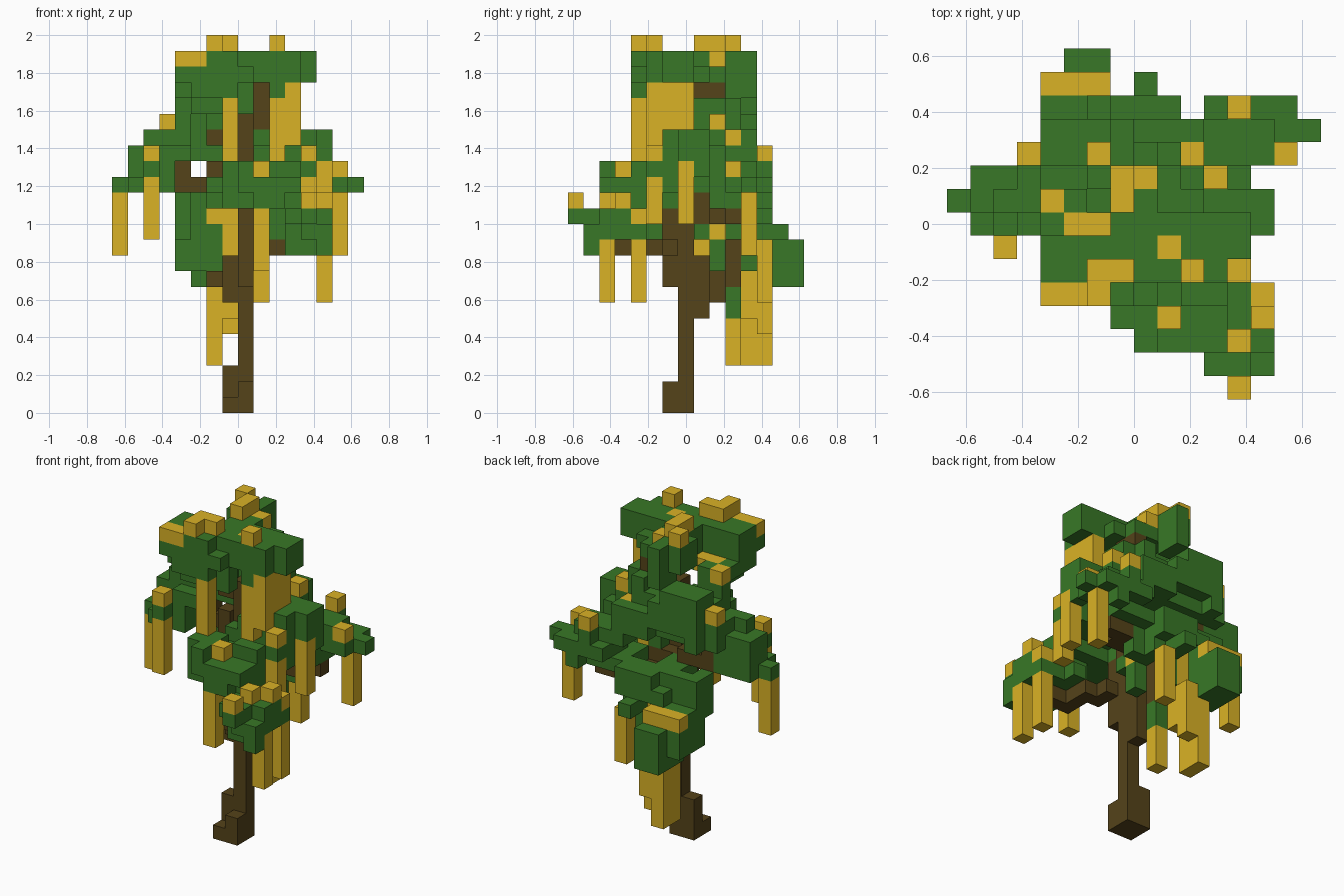
import bpy
from itertools import product
from mathutils import Vector

if "Cube" in bpy.data.objects:
    bpy.data.objects.remove(bpy.data.objects["Cube"], do_unlink=True)

CELL = 2 / 24
ORIGIN = Vector((-8, -7.5, 0))


def make_material(name, colour):
    material = bpy.data.materials.new(name)
    material.use_nodes = True
    material.diffuse_color = (*colour, 1)
    shader = material.node_tree.nodes["Principled BSDF"]
    shader.inputs["Base Color"].default_value = (*colour, 1)
    shader.inputs["Roughness"].default_value = 0.9
    return material


bark = make_material("bark brown", (0.09, 0.056, 0.01))
gold = make_material("blossom gold", (0.7, 0.447, 0.019))
leaf = make_material("leaf green", (0.04, 0.187, 0.02))

occupied = set()
parts = []


def box(x, y, z):
    """Cells of a block; each axis is one index or an inclusive pair."""
    spans = [(a, a) if isinstance(a, int) else a for a in (x, y, z)]
    return set(product(*(range(low, high + 1) for low, high in spans)))


def part(name, material, *blocks):
    """Claim the free cells of some blocks for one named part."""
    cells = set().union(*(box(*block) for block in blocks)) - occupied
    occupied.update(cells)
    parts.append((name, material, cells))


def build(name, material, cells):
    """Make a mesh from the exposed sides of the cells."""
    points, faces = {}, []
    for cell in cells:
        for axis, side in product(range(3), (0, 1)):
            neighbour = list(cell)
            neighbour[axis] += 2 * side - 1
            if tuple(neighbour) in occupied:
                continue
            ring = []
            for u, v in ((0, 0), (1, 0), (1, 1), (0, 1)):
                corner = list(cell)
                corner[axis] += side
                corner[(axis + 1) % 3] += u
                corner[(axis + 2) % 3] += v
                ring.append(points.setdefault(tuple(corner), len(points)))
            faces.append(ring if side else ring[::-1])
    mesh = bpy.data.meshes.new(name)
    mesh.from_pydata([(Vector(p) + ORIGIN) * CELL for p in points], [], faces)
    mesh.materials.append(material)
    bpy.context.collection.objects.link(bpy.data.objects.new(name, mesh))


# Trunk with its stepped foot
part("trunk", bark,
     (8, 7, (0, 18)), (7, 7, (0, 2)), (7, 6, 0), (8, 6, (0, 1)),
     (9, 8, (18, 20)), (9, 9, 20), (8, 8, (17, 18)))

# Branches reaching into each clump
part("back_branch", bark,
     (8, 8, (6, 9)), (7, (7, 9), (7, 8)), (7, 7, 9),
     ((6, 8), 10, 8), (8, 10, (9, 10)))
part("front_branch", bark,
     (8, 6, (8, 12)), (9, (5, 6), 10), (10, (3, 5), 10), ((11, 12), 3, 10))
part("right_branch", bark,
     ((8, 9), 8, (12, 13)), ((9, 11), 9, 12), ((11, 12), 10, 12))
part("left_branch", bark,
     (7, 8, 13), (6, 8, (14, 15)), ((4, 5), 9, 14), (4, 9, 15), (6, 9, 14),
     ((6, 7), 8, 17))

# Golden blossom caps
part("crown_blossoms", gold,
     ((4, 5), 4, 22), (6, 4, 23), ((6, 7), 5, 23), (10, 5, 23), (9, 6, 22),
     (7, (8, 9), 23), (6, 10, 23), (8, 9, 22), ((5, 6), 7, 20), (4, 8, 20))
part("side_blossoms", gold,
     (11, 9, 18), (10, 10, 17), (3, 10, 18), (2, 6, 16), (12, 12, 16),
     (14, 10, 15), (12, 5, 16))
part("low_blossoms", gold,
     (9, 3, 15), (12, 0, 13), (12, 2, 13), (13, 3, 13), (13, 4, 12),
     ((4, 6), 13, 11), (6, 11, 12))

# Golden strands hanging under the clumps
part("crown_strands", gold,
     (7, 4, (16, 19)), (10, (5, 6), (16, 19)), (11, (5, 7), (18, 20)),
     (11, 5, 17))
part("left_strands", gold, (0, 8, (10, 13)), (2, 6, (11, 14)))
part("right_strands", gold,
     (14, 11, (10, 13)), (13, 7, (12, 15)), (12, 5, (12, 14)))
part("front_strands", gold,
     (9, 2, (9, 12)), (13, 2, (7, 10)), (13, 4, (7, 10)))
part("back_strands", gold,
     (6, (11, 12), (3, 7)), (8, 10, (3, 5)), (7, 11, (6, 12)),
     (7, 12, (5, 8)), (9, 12, (7, 10)), (9, 9, 11))

# Crown leaves
part("crown_left_leaves", leaf,
     ((4, 7), (4, 6), (21, 22)), ((5, 7), (4, 6), 20), (4, (5, 7), 20),
     ((5, 6), (5, 6), 19), (7, 7, (20, 22)), (5, 8, (19, 20)),
     (4, 8, (17, 19)))
part("crown_right_leaves", leaf,
     ((8, 11), (5, 7), (21, 22)), ((9, 10), 8, 21), (8, 8, (21, 22)),
     (12, (6, 7), (21, 22)), (10, 5, 20), (8, 5, (19, 20)), (8, 4, 21),
     (9, 9, 21))
part("crown_back_leaves", leaf,
     ((6, 7), (9, 10), (21, 22)), (7, 11, (20, 22)), (7, 10, 20),
     (7, 8, (21, 22)), (8, 9, 21))

# Upper clumps around the trunk
part("upper_back_leaves", leaf,
     ((4, 7), (9, 11), (17, 18)), ((4, 6), (10, 11), 19), (4, (9, 11), 16),
     ((5, 7), (9, 10), 16), ((8, 9), (9, 10), (16, 18)),
     ((8, 10), 11, (16, 17)), (9, (9, 10), 19), (6, 8, 18))
part("upper_right_leaves", leaf,
     ((10, 11), (8, 9), (15, 17)), (10, (8, 9), (18, 19)),
     (10, 10, (15, 16)), ((11, 13), (7, 8), (16, 17)),
     ((9, 12), (6, 7), (14, 16)), (12, 6, 17), (12, 5, 15),
     (12, 9, (14, 16)), (9, 8, (14, 17)), (13, 8, 15))

# Side clumps
part("left_leaves", leaf,
     ((1, 3), (7, 9), 14), ((1, 3), (8, 9), (15, 16)), (0, 8, 14),
     ((2, 3), 8, 17), (3, 9, 17), (3, 10, (16, 17)), (2, 6, 15),
     (3, 7, (15, 16)), (2, 7, 15), (4, (7, 8), 16))
part("right_leaves", leaf,
     ((11, 14), (10, 12), 14), (15, 11, 14), (12, 12, 15),
     ((10, 13), (10, 11), 15), ((10, 12), (9, 11), 13), (13, 12, 13))

# Front clumps
part("front_leaves", leaf,
     ((7, 11), (3, 4), (13, 14)), ((8, 11), 2, 14), ((9, 10), 2, 13),
     (8, 2, 15), ((7, 8), (3, 4), 15), ((10, 11), 4, 15),
     ((7, 11), 5, (13, 14)), (8, 6, (13, 15)), (6, 5, 14))
part("low_front_leaves", leaf,
     ((11, 13), 2, 12), ((11, 12), 1, 12), (12, 0, 12), (12, 1, 11),
     (13, 1, (10, 11)), ((11, 12), 2, (10, 11)), (13, (2, 3), (11, 12)),
     (13, 4, 11), ((10, 12), (3, 4), (11, 12)), (11, 5, 11))

# Low back clumps
part("low_back_leaves", leaf,
     ((4, 6), (11, 12), (9, 11)), (4, 13, (9, 10)), ((5, 6), (13, 14), (8, 10)),
     (6, (11, 12), 8), (5, 12, 8), (4, (10, 11), (12, 13)), (5, 11, 13),
     (4, 10, 11), (5, 11, 12), (6, 12, 12))
part("inner_back_leaves", leaf,
     ((7, 9), 12, (12, 13)), ((6, 9), 11, 13), (8, 13, 11), (8, 12, 11),
     (9, 9, (9, 10)), ((9, 10), 10, (11, 12)), (9, 11, (11, 12)),
     ((6, 7), (9, 10), 13), (8, 10, (6, 7)), (9, 8, 11), (8, 11, (9, 10)))

for item in parts:
    build(*item)
